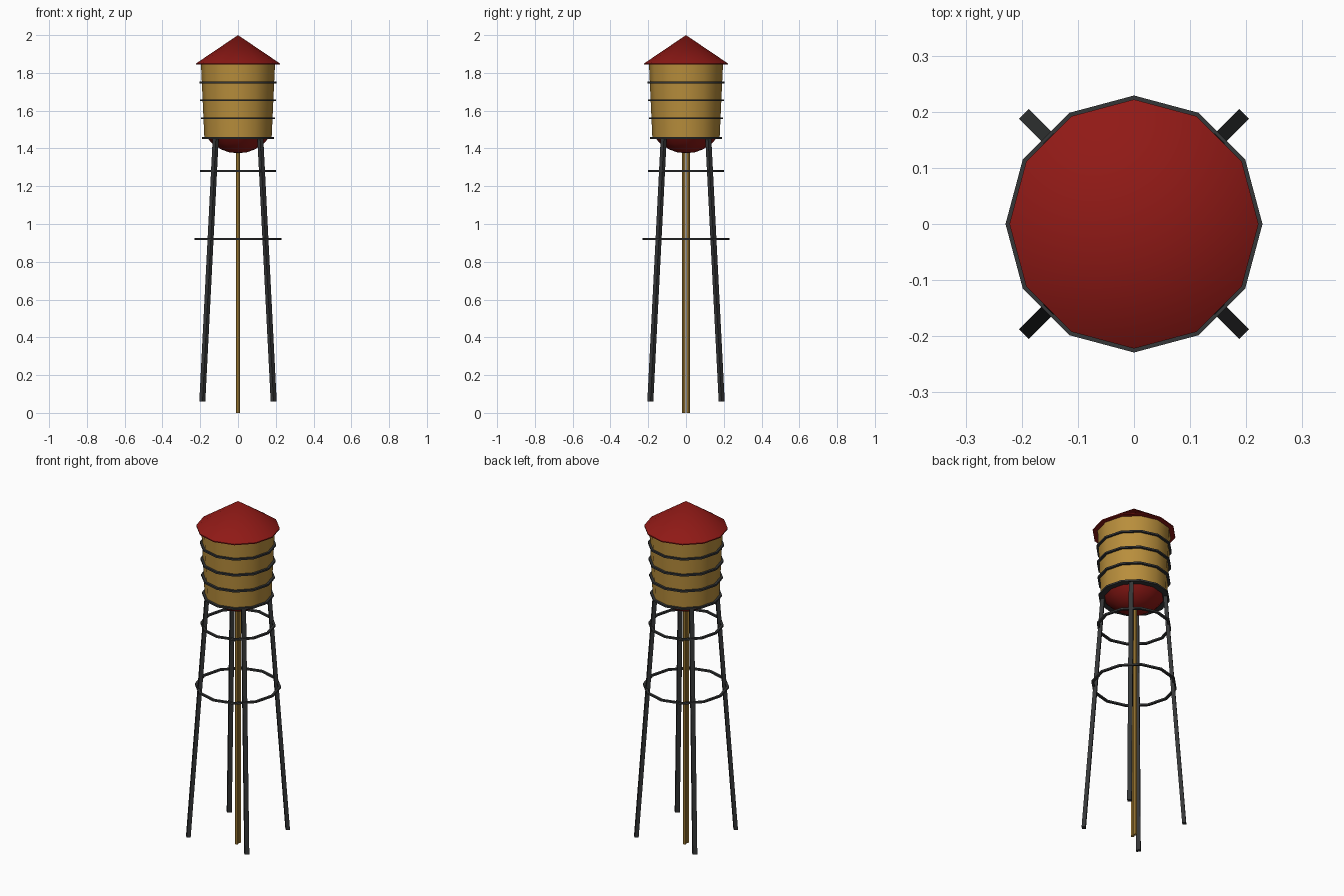
import bpy, bmesh, math
from mathutils import Vector

if "Cube" in bpy.data.objects:
    bpy.data.objects.remove(bpy.data.objects["Cube"])

SIDES = 12


def material(name, rgb):
    m = bpy.data.materials.new(name)
    m.diffuse_color = (*rgb, 1)
    m.use_nodes = True
    m.node_tree.nodes["Principled BSDF"].inputs["Base Color"].default_value = m.diffuse_color
    return m


RED = material("red_paint", (0.28, 0.010, 0.008))
WOOD = material("yellow_wood", (0.48, 0.27, 0.045))
IRON = material("dark_iron", (0.035, 0.037, 0.038))


def finish(name, bm, mat, angle=40):
    bmesh.ops.remove_doubles(bm, verts=bm.verts, dist=1e-5)
    bmesh.ops.recalc_face_normals(bm, faces=bm.faces)
    me = bpy.data.meshes.new(name)
    bm.to_mesh(me)
    bm.free()
    me.materials.append(mat)
    me.shade_smooth()
    me.set_sharp_from_angle(angle=math.radians(angle))
    ob = bpy.data.objects.new(name, me)
    bpy.context.collection.objects.link(ob)
    return ob


def lathe(name, profile, mat, closed=False, sides=SIDES, centre=(0, 0)):
    """Revolve (radius, z) points around a vertical axis."""
    bm = bmesh.new()
    rings = []
    for i in range(sides):
        a = 2 * math.pi * i / sides
        rings.append([bm.verts.new((centre[0] + r * math.cos(a),
                                    centre[1] + r * math.sin(a), z)) for r, z in profile])
    n = len(profile)
    for i in range(sides):
        a, b = rings[i], rings[(i + 1) % sides]
        for j in range(n if closed else n - 1):
            k = (j + 1) % n
            if profile[j][0] == 0:
                bm.faces.new((a[j], a[k], b[k]))
            elif profile[k][0] == 0:
                bm.faces.new((a[j], a[k], b[j]))
            else:
                bm.faces.new((a[j], a[k], b[k], b[j]))
    return finish(name, bm, mat)


def hoop(name, outer, z, width=0.014, height=0.01):
    i, h = outer - width, height / 2
    return lathe(name, [(outer, z - h), (outer, z + h), (i, z + h), (i, z - h)], IRON, True)


def beam(name, start, end, width, depth, mat):
    """Square beam with one side facing the tower axis and level ends."""
    out = Vector((start[0], start[1], 0)).normalized()
    side = Vector((-out.y, out.x, 0))
    bm = bmesh.new()
    loops = [[bm.verts.new(Vector(p) + out * u * depth / 2 + side * v * width / 2)
              for u, v in ((-1, -1), (1, -1), (1, 1), (-1, 1))] for p in (start, end)]
    for loop in loops:
        bm.faces.new(loop)
    for i in range(4):
        j = (i + 1) % 4
        bm.faces.new((loops[0][i], loops[0][j], loops[1][j], loops[1][i]))
    return finish(name, bm, mat)


# Tank: roof, barrel, floor plate and bowl
lathe("roof", [(0, 2.0), (0.222, 1.85), (0.222, 1.844), (0, 1.844)], RED)
lathe("tank", [(0, 1.848), (0.196, 1.848), (0.178, 1.455), (0, 1.455)], WOOD)
lathe("floor_plate", [(0, 1.46), (0.191, 1.46), (0.191, 1.45), (0, 1.45)], IRON)
lathe("bowl", [(0.16, 1.452), (0.135, 1.425), (0.09, 1.395), (0.045, 1.379), (0, 1.375)], RED)

# Iron bands round the tank
for n, (r, z) in enumerate([(0.196, 1.56), (0.200, 1.655), (0.203, 1.75)]):
    hoop(f"tank_band_{n + 1}", r, z)

# Bracing hoops round the legs
hoop("upper_hoop", 0.200, 1.28)
hoop("lower_hoop", 0.229, 0.92)

# Four splayed legs
for sx, sy, label in ((-1, -1, "front_left"), (1, -1, "front_right"),
                      (-1, 1, "back_left"), (1, 1, "back_right")):
    beam(f"{label}_leg", (sx * 0.189, sy * 0.189, 0.06),
         (sx * 0.118, sy * 0.118, 1.455), 0.024, 0.021, IRON)

# Twin water pipes
for y, label in ((-0.012, "front"), (0.012, "back")):
    lathe(f"{label}_pipe", [(0, 0), (0.0095, 0), (0.0095, 1.40), (0, 1.40)],
          WOOD, sides=8, centre=(0, y))
